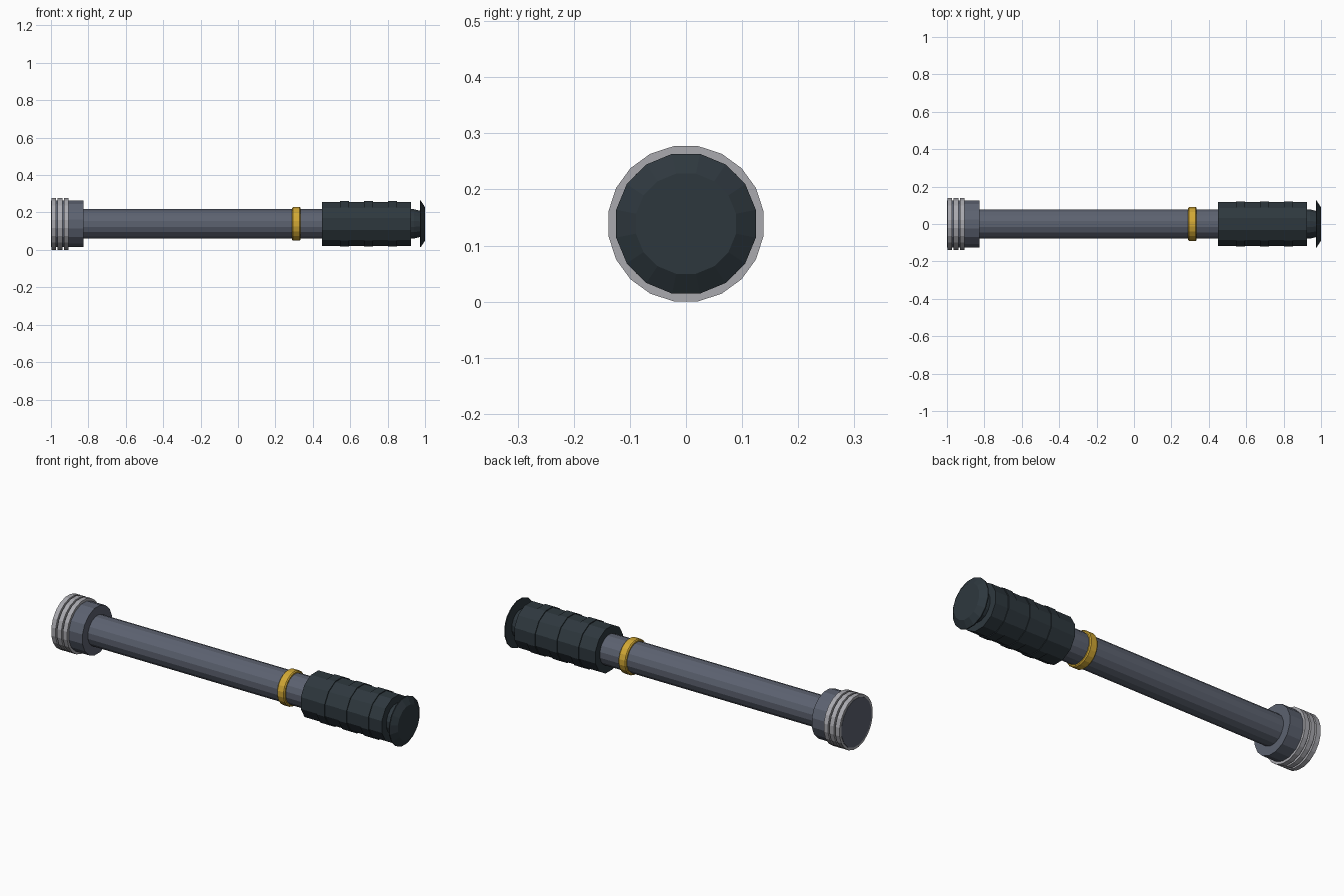
import bpy, bmesh, math

cube = bpy.data.objects.get("Cube")
if cube:
    bpy.data.objects.remove(cube)

AXIS_Z = 0.139


def material(name, rgb):
    m = bpy.data.materials.new(name)
    m.use_nodes = True
    m.diffuse_color = (*rgb, 1)
    m.node_tree.nodes["Principled BSDF"].inputs["Base Color"].default_value = (*rgb, 1)
    return m


steel = material("slate_steel", (0.107, 0.122, 0.162))
rubber = material("dark_rubber", (0.027, 0.039, 0.048))
gold = material("gold", (0.64, 0.39, 0.035))
silver = material("silver", (0.40, 0.40, 0.43))


def turned(name, profile, sides, mat):
    """Solid lathed around the long axis from (x, radius) points, flat side up."""
    bm = bmesh.new()
    loops = []
    for x, r in profile:
        angles = [2 * math.pi * (i + 0.5) / sides for i in range(sides)]
        loops.append([bm.verts.new((x, r * math.cos(a), r * math.sin(a))) for a in angles])
    for a, b in zip(loops, loops[1:]):
        for i in range(sides):
            j = (i + 1) % sides
            bm.faces.new((a[i], a[j], b[j], b[i]))
    bm.faces.new(loops[0])
    bm.faces.new(loops[-1])
    bmesh.ops.recalc_face_normals(bm, faces=bm.faces)
    mesh = bpy.data.meshes.new(name)
    bm.to_mesh(mesh)
    bm.free()
    mesh.materials.append(mat)
    obj = bpy.data.objects.new(name, mesh)
    obj.location.z = AXIS_Z
    bpy.context.collection.objects.link(obj)
    return obj


def drum(name, start, end, radius, sides, mat):
    return turned(name, [(start, radius), (end, radius)], sides, mat)


# Shaft and head
drum("shaft", -0.84, 0.46, 0.08, 16, steel)
drum("head", -1.0, -0.825, 0.127, 16, steel)

# Silver rings around the head
for i in range(3):
    start = -0.998 + i * 0.034
    drum(f"head_ring_{i + 1}", start, start + 0.025, 0.14, 20, silver)

# Gold band with narrow chamfers
turned("gold_band", [(0.29, 0.086), (0.295, 0.091), (0.33, 0.091), (0.335, 0.086)], 20, gold)

# Grip and its raised ribs
drum("grip", 0.45, 0.925, 0.121, 12, rubber)
for i in range(3):
    start = 0.545 + i * 0.128
    drum(f"grip_rib_{i + 1}", start, start + 0.048, 0.1255, 12, rubber)

# Neck and flared end cap
turned("pommel_neck", [(0.915, 0.08), (0.94, 0.08), (0.98, 0.07)], 16, rubber)
turned("pommel_cap", [(0.972, 0.127), (0.977, 0.127), (1.0, 0.091)], 16, rubber)
